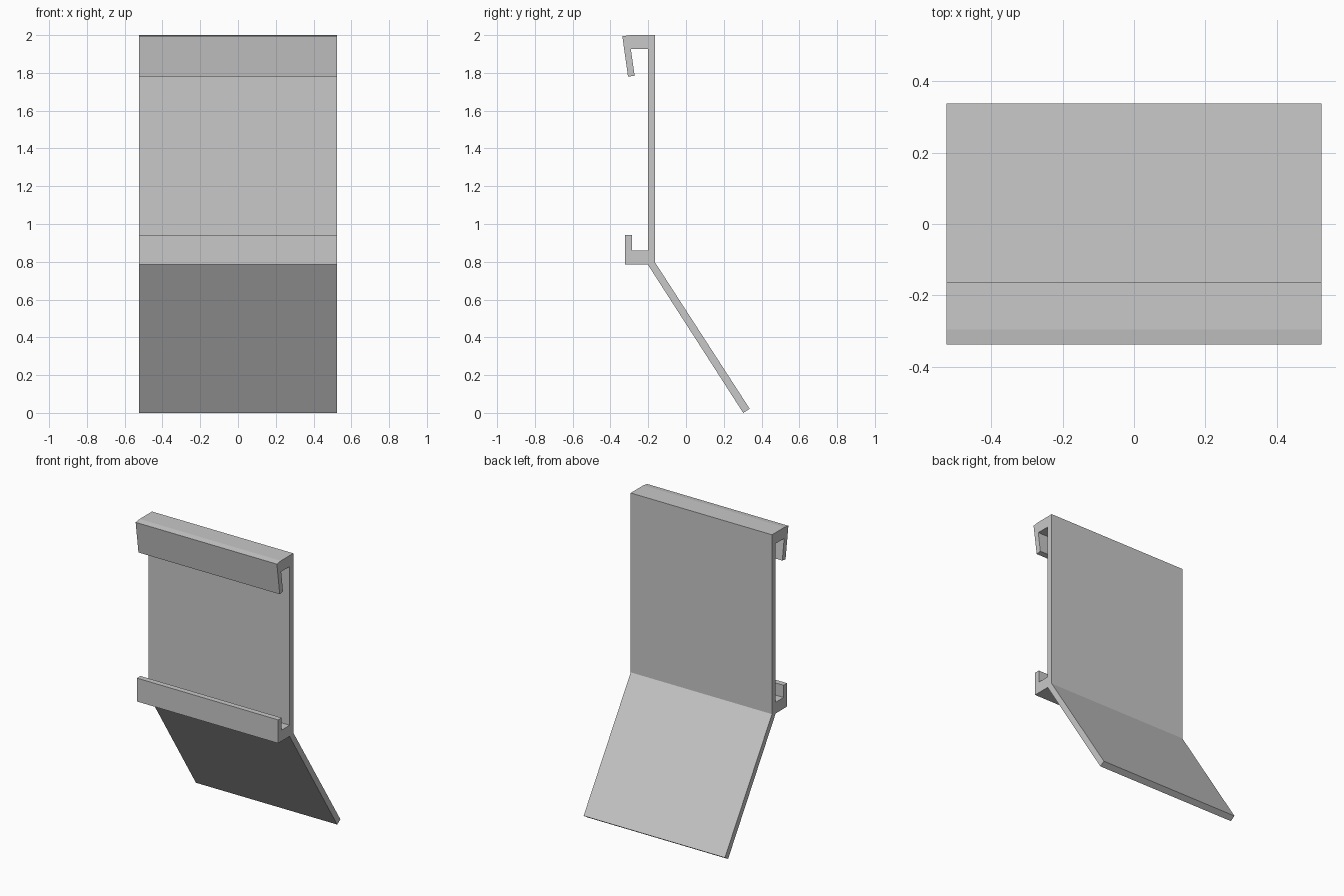
import bpy
import bmesh

if "Cube" in bpy.data.objects:
    bpy.data.objects.remove(bpy.data.objects["Cube"], do_unlink=True)

WIDTH = 1.05

# Plain grey material
grey = bpy.data.materials.new("grey")
grey.use_nodes = True
colour = (0.58, 0.58, 0.58, 1)
grey.diffuse_color = colour
grey.node_tree.nodes["Principled BSDF"].inputs["Base Color"].default_value = colour


def extrude_profile(name, points, width):
    """Extrude a closed (y, z) outline along x, centred on x = 0."""
    bm = bmesh.new()
    face = bm.faces.new([bm.verts.new((-width / 2, y, z)) for y, z in points])
    result = bmesh.ops.extrude_face_region(bm, geom=[face])
    verts = [v for v in result["geom"] if isinstance(v, bmesh.types.BMVert)]
    bmesh.ops.translate(bm, verts=verts, vec=(width, 0, 0))
    bmesh.ops.recalc_face_normals(bm, faces=bm.faces)
    mesh = bpy.data.meshes.new(name)
    bm.to_mesh(mesh)
    bm.free()
    mesh.materials.append(grey)
    obj = bpy.data.objects.new(name, mesh)
    bpy.context.collection.objects.link(obj)
    return obj


# Outline sections of the one-piece bracket, in order around the shape
upper_hook = [(-0.163, 2.0), (-0.295, 2.0), (-0.337, 1.994), (-0.307, 1.78),
              (-0.272, 1.785), (-0.292, 1.926), (-0.202, 1.926)]
lower_hook = [(-0.202, 0.86), (-0.286, 0.86), (-0.286, 0.942),
              (-0.323, 0.942), (-0.323, 0.785), (-0.202, 0.785)]
sloping_plate = [(0.303, 0.0), (0.337, 0.022), (-0.163, 0.795)]

extrude_profile("hooked_bracket", upper_hook + lower_hook + sloping_plate, WIDTH)
